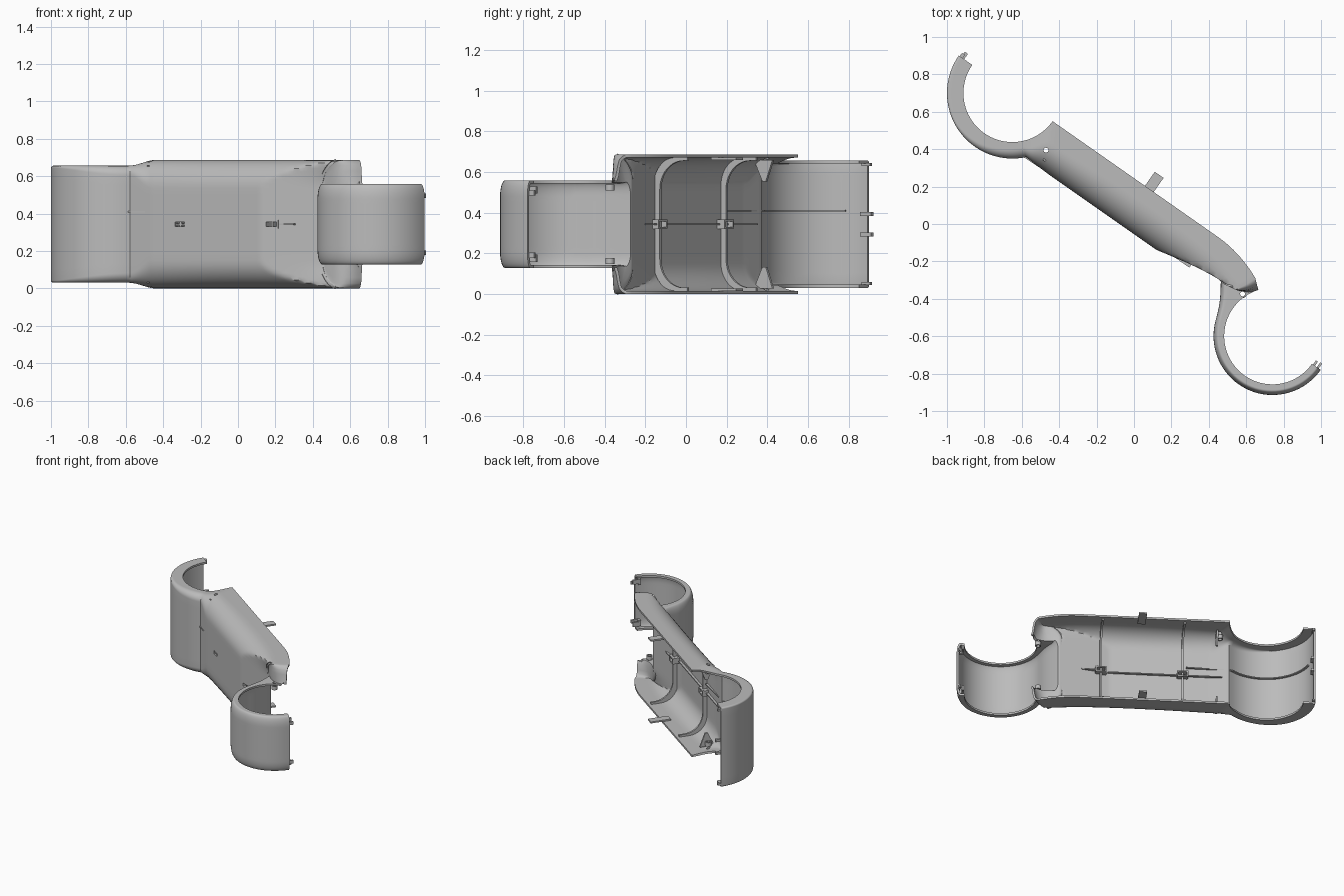
import bpy, bmesh, math
from mathutils import Matrix, Vector

if "Cube" in bpy.data.objects:
    bpy.data.objects.remove(bpy.data.objects["Cube"])

# Local frame: u runs along the arm, v points out of the open side
FRAME = Matrix.Translation((-0.65, 0.70, 0)) @ Matrix.Rotation(math.radians(-35), 4, 'Z')
ZM = 0.3435
C2 = Vector((1.884, -0.267))
grey = bpy.data.materials.new("light_grey")
grey.diffuse_color = (0.5, 0.5, 0.5, 1)
grey.use_nodes = True
grey.node_tree.nodes["Principled BSDF"].inputs["Base Color"].default_value = grey.diffuse_color


def lerp(a, b, t):
    return a + (b - a) * t


def smooth(t):
    t = max(0, min(1, t))
    return t * t * (3 - 2 * t)


def polar(r, deg, c=Vector((0, 0))):
    return c + Vector((math.cos(math.radians(deg)), math.sin(math.radians(deg)))) * r


def vcut(u):
    return max(-0.245, -0.245 + (u - 1.113) * 0.2277)


def section(a, b, hz, rv, rz, clip=False, bow=0):
    """C-shaped section from inner edge a to outer wall b."""
    L = (b - a).length
    prof = [((L - rv) * k / 7, hz) for k in range(7)]
    for k in range(11):
        t = math.pi / 2 * k / 10
        prof.append((L - rv + rv * math.sin(t), hz - rz + rz * math.cos(t)))
    prof += [(L, (hz - rz) * k / 5) for k in (4, 3, 2, 1)]
    prof = prof + [(L, 0)] + [(d, -z) for d, z in reversed(prof)]
    out = []
    for d, z in prof:
        f = d / L
        p = lerp(a, b, f)
        if clip:
            p.y = max(p.y, vcut(p.x))
        p = p + Vector((0.57, -0.82)) * bow * 4 * f * (1 - f)
        out.append(Vector((p.x, p.y, ZM + z)))
    return out


def make(name, bm):
    me = bpy.data.meshes.new(name)
    bm.to_mesh(me)
    bm.free()
    ob = bpy.data.objects.new(name, me)
    bpy.context.collection.objects.link(ob)
    ob.matrix_world = FRAME
    me.materials.append(grey)
    return ob


def loft(name, rows):
    bm = bmesh.new()
    vs = [[bm.verts.new(p) for p in r] for r in rows]
    for r, s in zip(vs, vs[1:]):
        for j in range(len(r) - 1):
            bm.faces.new((r[j], r[j + 1], s[j + 1], s[j]))
    return make(name, bm)


def box(name, lo, hi):
    bm = bmesh.new()
    bmesh.ops.create_cube(bm, size=1)
    for v in bm.verts:
        v.co = Vector([lerp(lo[i], hi[i], v.co[i] + 0.5) for i in range(3)])
    return make(name, bm)


def cylinder(name, u, v, z, r, h):
    bm = bmesh.new()
    bmesh.ops.create_cone(bm, cap_ends=True, segments=20, radius1=r, radius2=r, depth=h)
    bmesh.ops.translate(bm, verts=bm.verts, vec=(u, v, z))
    return make(name, bm)


def finish(ob, thick=0, cutters=(), offset=-1):
    if thick:
        m = ob.modifiers.new("wall", 'SOLIDIFY')
        m.thickness, m.offset = thick, offset
    for c in cutters:
        m = ob.modifiers.new("cut", 'BOOLEAN')
        m.object, m.operation, m.solver = c, 'DIFFERENCE', 'EXACT'
        c.hide_render = True
    bpy.ops.object.select_all(action='DESELECT')
    ob.select_set(True)
    bpy.context.view_layer.objects.active = ob
    bpy.ops.object.convert(target='MESH')
    bpy.ops.object.shade_smooth_by_angle(angle=math.radians(35))


# Shell: large half ring, channel body, step, small half ring in one loft
rows = []
for k in range(37):
    th = lerp(180, 317, k / 36)
    c = 0.012 + 0.04 * smooth((th - 235) / 82)
    rows.append(section(polar(0.262, th), polar(0.35, th), 0.3125, c, c))
for k in range(1, 13):
    t = k / 12
    s = smooth(t)
    out = lerp(polar(0.35, 317), Vector((0.40, -0.245)), t)
    rows.append(section(polar(0.262, lerp(317, 360, t)), out, lerp(0.3125, 0.343, s),
                        lerp(0.052, 0.15, s), lerp(0.052, 0.15, s)))
for k in range(1, 61):
    s = k / 60
    u = 0.262 + 1.368 * s
    a = Vector((u, -0.065 * (max(0, u - 1.34) / 0.29) ** 2))
    rows.append(section(a, Vector((0.40 + 1.06 * s, -0.245)), 0.343, 0.15 + 0.02 * s, 0.15,
                        True, 0.04 * s ** 10))
body_in, body_out = Vector((1.63, -0.065)), Vector((1.46, -0.245))
ring_in, ring_out = polar(0.258, 142, C2), polar(0.42, 166, C2)
for k in range(1, 9):
    t = k / 8
    w = 1 - math.sqrt(max(0, 1 - t * t)) if t < 0.6 else lerp(0.2, 1, smooth((t - 0.6) / 0.4))
    rows.append(section(lerp(body_in, ring_in, t), lerp(body_out, ring_out, t), lerp(0.343, 0.215, w),
                        lerp(0.17, 0.025, t), lerp(0.15, 0.07, t), True, 0.04))
for k in range(1, 17):
    t = k / 16
    rows.append(section(polar(0.258, lerp(142, 205, t), C2),
                        polar(0.315 + 0.105 * (1 - t) ** 3, lerp(166, 205, t), C2),
                        0.215, 0.025, 0.07, False, 0.04 * max(0, 1 - t * 3)))
for k in range(1, 37):
    th = lerp(205, 360, k / 36)
    rows.append(section(polar(0.258, th, C2), polar(0.315, th, C2), 0.215, 0.025, 0.08))
shell = loft("arm_shell", rows)

# Screw slots in the back wall and screw holes in the flanges
cuts = [box("slot_cutter", (u - 0.03, -0.4, ZM - 0.012), (u + 0.03, -0.1, ZM + 0.012)) for u in (0.585, 1.172)]
cuts += [cylinder("hole_cutter", u, v, ZM, 0.013, 1) for u, v in ((0.322, -0.147), (1.624, -0.174))]
finish(shell, 0.015, cuts)
for c in cuts:
    bpy.data.objects.remove(c)

# Cross ribs and screw bosses inside the body
for u in (0.585, 1.172):
    w = vcut(u)
    rib = loft("cross_rib", [
        section(Vector((u, -0.02)), Vector((u, w + 0.008)), 0.335, 0.145, 0.145),
        section(Vector((u, -0.02)), Vector((u, w + 0.045)), 0.312, 0.14, 0.14)])
    finish(rib, 0.014, offset=0)
    for s in (-1, 1):
        box("boss_side", (u - 0.035, w + 0.008, ZM + s * 0.018 - 0.005),
            (u + 0.035, w + 0.06, ZM + s * 0.018 + 0.005))
        box("boss_end", (u + s * 0.035 - 0.005, w + 0.008, ZM - 0.022),
            (u + s * 0.035 + 0.005, w + 0.06, ZM + 0.022))

# Lengthwise rib of the body and curved rib of the large ring
box("long_rib", (0.30, -0.240, ZM - 0.004), (1.12, -0.212, ZM + 0.004))
box("long_rib_end", (1.2, -0.222, ZM - 0.004), (1.31, -0.18, ZM + 0.004))
path = [(polar(0.342, th), polar(0.318, th)) for th in range(200, 318, 6)]
path.append((Vector((0.56, -0.238)), Vector((0.56, -0.212))))
finish(loft("ring_rib", [[p.to_3d() + Vector((0, 0, 0.41)) for p in pr] for pr in path]), 0.008, offset=0)

# Parts mirrored above and below the middle plane
for s in (-1, 1):
    def pair(name, u0, u1, v0, v1, za, zb):
        z = sorted((ZM + s * za, ZM + s * zb))
        box(name, (u0, v0, z[0]), (u1, v1, z[1]))
    pair("locating_tab", 0.865, 0.922, -0.06, 0.092, 0.316, 0.328)
    pair("large_ring_edge_hook", -0.344, -0.325, -0.03, 0.022, 0.285, 0.300)
    pair("large_ring_middle_hook", -0.335, -0.315, -0.03, 0.035, 0.04, 0.06)
    pair("small_ring_hook", 0.29 + 1.884, 0.302 + 1.884, -0.30, -0.235, 0.14, 0.165)
    pair("small_ring_clip", 0.265 + 1.884, 0.278 + 1.884, -0.30, -0.24, 0.15, 0.185)
    pair("small_ring_clip_foot", 0.265 + 1.884, 0.30 + 1.884, -0.30, -0.285, 0.14, 0.185)
    # Gusset triangle at the ring junction
    tri = [Vector((0.345, v, ZM + s * z)) for v, z in ((-0.20, 0.315), (-0.09, 0.315), (-0.13, 0.21), (-0.15, 0.21))]
    bm = bmesh.new()
    bm.faces.new([bm.verts.new(p) for p in tri])
    finish(make("gusset", bm), 0.014, offset=0)
    # Sleeves around the screw holes
    for u, v, h in ((0.322, -0.147, 0.30), (1.624, -0.174, 0.195)):
        sleeve = cylinder("screw_sleeve", u, v, ZM + s * (h - 0.015), 0.022, 0.03)
        core = cylinder("sleeve_core", u, v, ZM + s * h, 0.013, 0.2)
        finish(sleeve, 0, [core])
        bpy.data.objects.remove(core)
